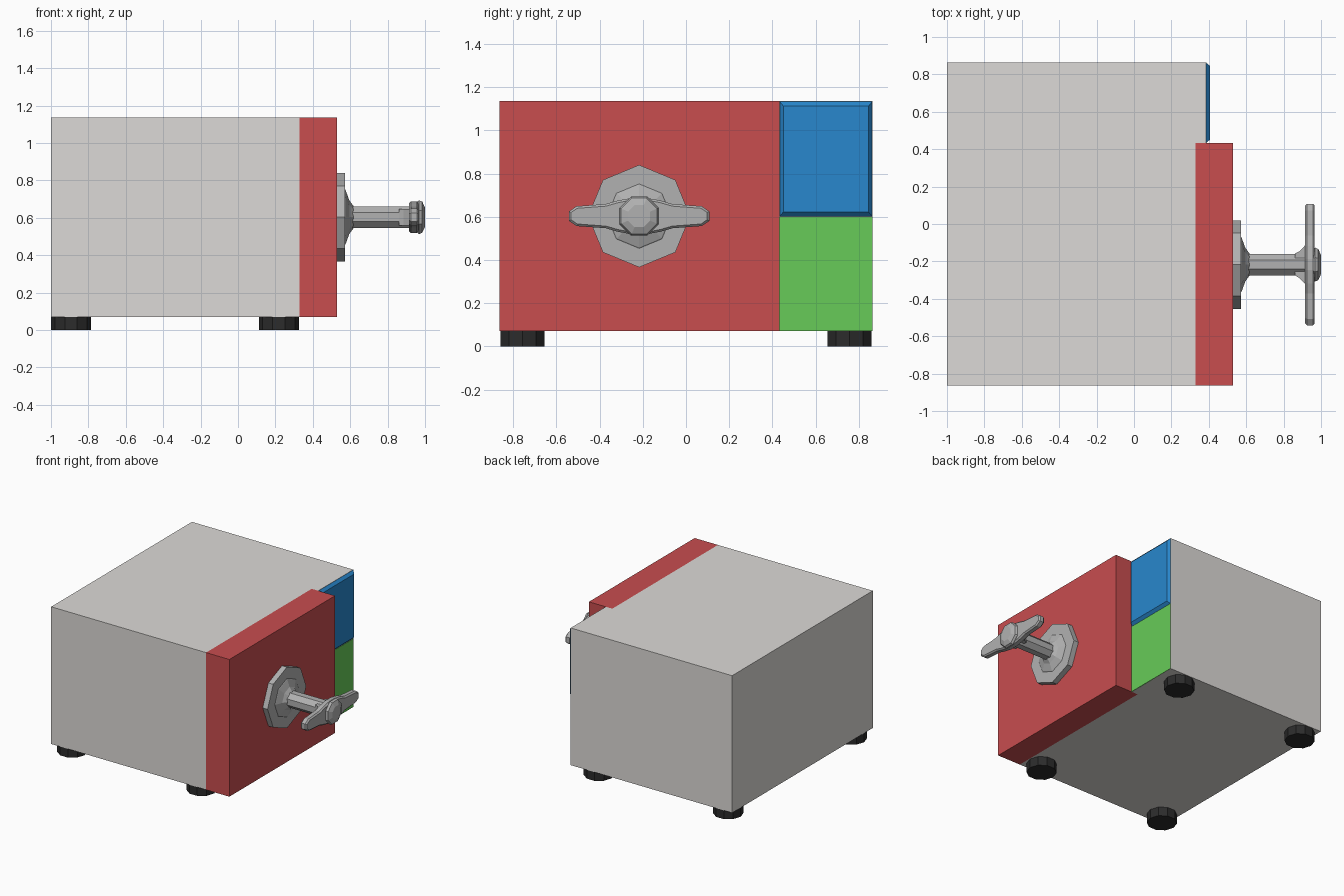
import bpy, bmesh
from math import sin, cos, pi
from mathutils import Vector

if "Cube" in bpy.data.objects:
    bpy.data.objects.remove(bpy.data.objects["Cube"])


def material(name, rgb):
    m = bpy.data.materials.new(name)
    m.diffuse_color = (*rgb, 1)
    m.use_nodes = True
    m.node_tree.nodes["Principled BSDF"].inputs["Base Color"].default_value = m.diffuse_color
    return m


CASE = material("warm_grey", (0.72, 0.70, 0.68))
RED = material("red", (0.58, 0.075, 0.078))
BLUE = material("blue", (0.021, 0.242, 0.61))
GREEN = material("green", (0.136, 0.597, 0.098))
METAL = material("metal", (0.44, 0.44, 0.44))
RUBBER = material("rubber", (0.025, 0.025, 0.025))


def loft(name, rings, mat):
    """Skin a list of equal-length point rings and cap both ends."""
    bm = bmesh.new()
    vs = [[bm.verts.new(p) for p in ring] for ring in rings]
    n = len(vs[0])
    for a, b in zip(vs, vs[1:]):
        for i in range(n):
            j = (i + 1) % n
            bm.faces.new((a[i], a[j], b[j], b[i]))
    bm.faces.new(vs[0])
    bm.faces.new(vs[-1])
    bmesh.ops.recalc_face_normals(bm, faces=bm.faces)
    me = bpy.data.meshes.new(name)
    bm.to_mesh(me)
    bm.free()
    ob = bpy.data.objects.new(name, me)
    bpy.context.collection.objects.link(ob)
    me.materials.append(mat)
    return ob


def rect(x, y0, y1, z0, z1):
    return [(x, y0, z0), (x, y1, z0), (x, y1, z1), (x, y0, z1)]


def box(name, x0, x1, y0, y1, z0, z1, mat):
    return loft(name, [rect(x0, y0, y1, z0, z1), rect(x1, y0, y1, z0, z1)], mat)


KY, KZ = -0.217, 0.603  # knob axis


def turned(name, profile, sides, phase, mat):
    """Turn (x, radius) pairs around the knob axis."""
    angles = [phase + 2 * pi * i / sides for i in range(sides)]
    return loft(name, [[(x, KY + r * cos(a), KZ + r * sin(a)) for a in angles]
                       for x, r in profile], mat)


Z0, Z1, W, SPLIT = 0.07, 1.135, 0.863, 0.433

# Case: stepped plan, extruded upward
plan = [(-1, -W), (0.33, -W), (0.33, SPLIT), (0.386, SPLIT), (0.386, W), (-1, W)]
loft("case", [[(x, y, z) for x, y in plan] for z in (Z0, Z1)], CASE)

# Door and side panels
box("door", 0.33, 0.53, -W, SPLIT, Z0, Z1, RED)
box("lower_panel", 0.38, 0.388, SPLIT, W, Z0, 0.6, GREEN)
b = 0.022
loft("upper_panel", [rect(0.384, SPLIT, W, 0.6, Z1),
                     rect(0.406, SPLIT + b * 0.8, W - b * 0.8, 0.6 + b, Z1 - b)], BLUE)

# Feet
for fx, xs in (("back", -0.893), ("front", 0.218)):
    for fy, ys in (("left", -0.757), ("right", 0.757)):
        ring = [(xs + 0.107 * cos(pi * i / 5), ys + 0.107 * sin(pi * i / 5))
                for i in range(10)]
        loft(f"foot_{fx}_{fy}", [[(x, y, z) for x, y in ring] for z in (0, Z0)], RUBBER)

# Handle: octagonal plate, flared collar, shaft and domed hub
turned("handle_plate", [(0.53, 0.237), (0.572, 0.237)], 8, 0, METAL)
turned("handle_collar", [(0.57, 0.152), (0.575, 0.145), (0.595, 0.09), (0.617, 0.06)], 8, 0, METAL)
turned("handle_shaft", [(0.6, 0.062), (0.915, 0.062), (0.94, 0.075), (0.968, 0.098),
                        (0.985, 0.09), (1.0, 0.055)], 8, pi / 8, METAL)

# Tapered grip: outline mirrored in both directions, with softened edges
half = [(0.325, 0.022), (0.29, 0.046), (0.155, 0.056), (0.1, 0.072), (0.03, 0.085)]
top = half + [(-y, z) for y, z in reversed(half)]
outline = top + [(y, -z) for y, z in reversed(top)]
grip = loft("handle_grip", [[(x, KY + y, KZ + z) for y, z in outline]
                            for x in (0.915, 0.966)], METAL)
bev = grip.modifiers.new("soft_edges", 'BEVEL')
bev.width, bev.segments, bev.limit_method = 0.01, 1, 'ANGLE'
bev.angle_limit = 1.0

# Fillet webs between shaft and grip
web = [(0.86, 0.058), (0.885, 0.072), (0.92, 0.108)]
fillet = web + [(x, -y) for x, y in reversed(web)]
loft("handle_fillet", [[(x, KY + y, KZ + z) for x, y in fillet]
                       for z in (-0.045, 0.045)], METAL)
